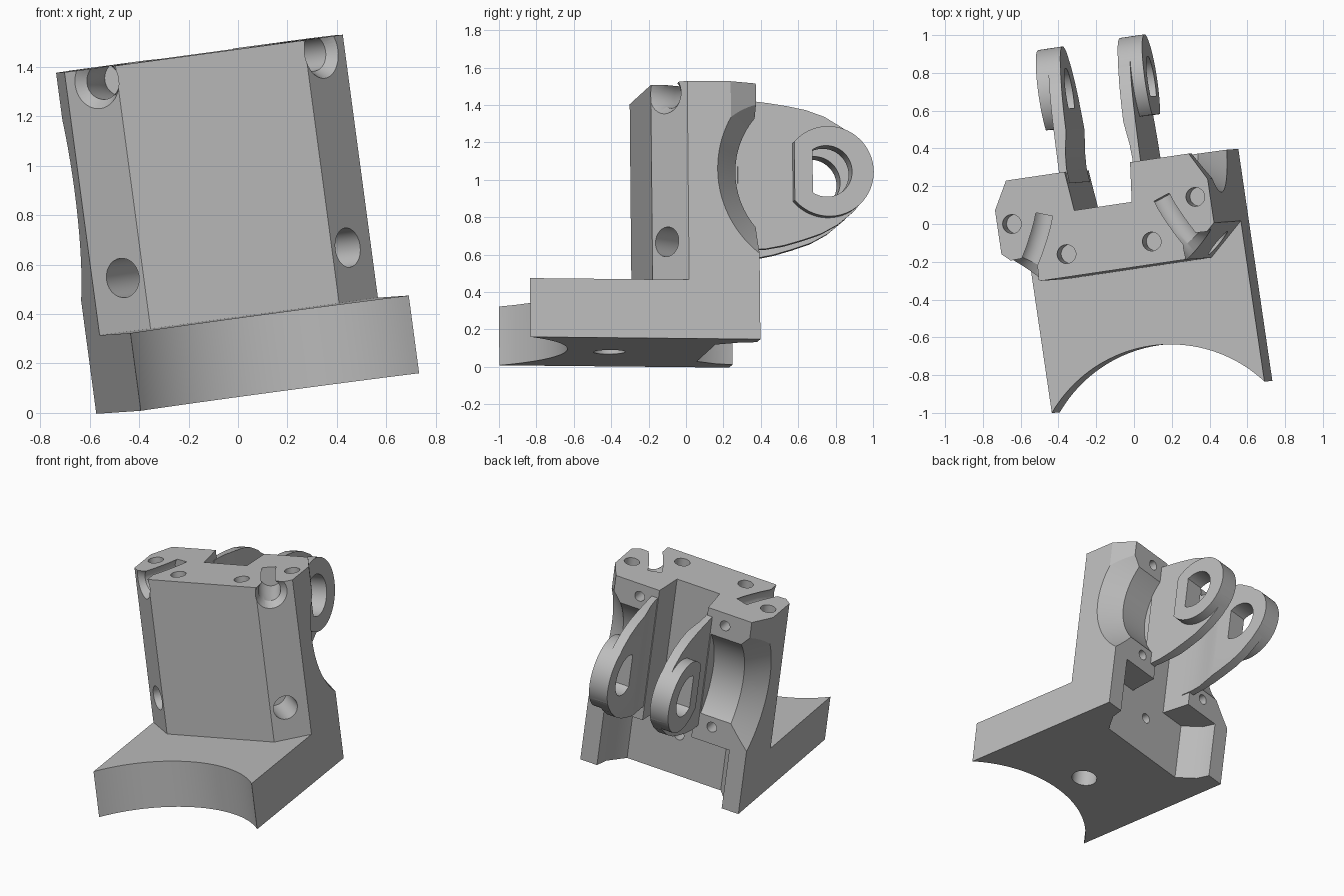
import bpy, bmesh, math
from mathutils import Vector, Matrix

cube = bpy.data.objects.get("Cube")
if cube:
    bpy.data.objects.remove(cube, do_unlink=True)

grey = bpy.data.materials.new("plain_grey")
grey.use_nodes = True
colour = (0.5, 0.5, 0.5, 1)
grey.diffuse_color = colour
grey.node_tree.nodes["Principled BSDF"].inputs["Base Color"].default_value = colour


def make(name, bm):
    bmesh.ops.recalc_face_normals(bm, faces=bm.faces)
    mesh = bpy.data.meshes.new(name)
    bm.to_mesh(mesh)
    bm.free()
    mesh.materials.append(grey)
    ob = bpy.data.objects.new(name, mesh)
    bpy.context.collection.objects.link(ob)
    return ob


def prism(name, points, sweep):
    """Extrude a closed 3D outline along a vector."""
    bm = bmesh.new()
    face = bm.faces.new([bm.verts.new(p) for p in points])
    new = bmesh.ops.extrude_face_region(bm, geom=[face])["geom"]
    bmesh.ops.translate(bm, vec=sweep, verts=[g for g in new if isinstance(g, bmesh.types.BMVert)])
    return make(name, bm)


def plan(name, outline, low, high):
    return prism(name, [(x, y, low) for x, y in outline], (0, 0, high - low))


def side(name, outline, start, end):
    return prism(name, [(start, y, z) for y, z in outline], (end - start, 0, 0))


def tube(stations, segments=40):
    """Closed round cutter through (point, radius) stations."""
    pts = [Vector(p) for p, _ in stations]
    bm = bmesh.new()
    rings = []
    for i, (_, r) in enumerate(stations):
        d = pts[min(i + 1, len(pts) - 1)] - pts[max(i - 1, 0)]
        a = d.cross(Vector((0, 0, 1)) if abs(d.z) < 0.5 * d.length else Vector((1, 0, 0))).normalized()
        b = d.normalized().cross(a)
        turn = [2 * math.pi * k / segments for k in range(segments)]
        rings.append([bm.verts.new(pts[i] + r * (a * math.cos(t) + b * math.sin(t))) for t in turn])
    for lo, hi in zip(rings, rings[1:]):
        for k in range(segments):
            n = (k + 1) % segments
            bm.faces.new((lo[k], lo[n], hi[n], hi[k]))
    bm.faces.new(rings[0])
    bm.faces.new(rings[-1])
    return make("cutter", bm)


def hole(p0, p1, r):
    return tube([(p0, r), (p1, r)], 28)


def combine(target, tool, operation='DIFFERENCE'):
    mod = target.modifiers.new("combine", 'BOOLEAN')
    mod.operation = operation
    mod.solver = 'EXACT'
    mod.object = tool
    bpy.context.view_layer.objects.active = target
    bpy.ops.object.modifier_apply(modifier=mod.name)
    bpy.data.objects.remove(tool, do_unlink=True)


def cut_circle(cy, cz, r, flat, steps=48):
    """Circle with a straight flat on its near side."""
    a = math.acos(-flat / r)
    return [(cy + r * math.cos(t), cz + r * math.sin(t))
            for t in (-a + 2 * a * i / steps for i in range(steps + 1))]


HALF, BACK, FRONT = 0.574, 0.312, -0.93
BOTTOM, DECK, TOP = 0.07, 0.387, 1.46
HY, HZ = 0.732, 1.018          # hinge axis
RY, RZ = 0.66, 0.985           # axis of the round side recesses
INNER, OUTER, BOSS = 0.155, 0.22, 0.287

# Base block with a concave front
sag = 0.275
R = (HALF ** 2 + sag ** 2) / (2 * sag)
half_angle = math.asin(HALF / R)
arc = [(R * math.sin(t), FRONT + sag - R + R * math.cos(t))
       for t in (-half_angle + half_angle * i / 20 for i in range(41))]
body = plan("bracket_body", [(-HALF, BACK)] + arc + [(HALF, BACK)], BOTTOM, DECK)

# Upright block with chamfered front corners
upright = plan("upright", [(-HALF, BACK), (-HALF, -0.07), (-0.389, -0.24),
                           (0.389, -0.24), (HALF, -0.07), (HALF, BACK)], 0.2, TOP)
combine(body, upright, 'UNION')

# Undercut at the back of the base, open to the slot between the arms
combine(body, plan("cutter", [(-0.46, 0.34), (-0.43, 0.22), (-0.34, 0.103),
                              (0.34, 0.103), (0.43, 0.22), (0.46, 0.34)], -0.1, 0.5))
combine(body, plan("cutter", [(-INNER, 0.103), (INNER, 0.103), (0.177, 0.312), (0.177, 0.6),
                              (-0.177, 0.6), (-0.177, 0.312)], 0.4, 1.7))

# Mount hole under the base and screw hole in the undercut wall
combine(body, hole((0, -0.42, 0), (0, -0.42, 0.28), 0.085))
combine(body, hole((0, -0.05, 0.36), (0, 0.2, 0.36), 0.035))

for s in (-1, 1):
    # Round recess beside each arm, flaring to the outside
    combine(body, tube([((s * x, RY, RZ), r) for x, r in
                        ((OUTER, 0.455), (0.44, 0.455), (0.64, 0.627))], 96))
    # Back corner chamfer
    combine(body, plan("cutter", [(s * 0.6, 0.117), (s * 0.6, 0.4), (s * 0.445, 0.4)], HZ, 1.7))
    # Screw holes in the top
    for x, y in ((0.495, 0.08), (0.23, -0.12)):
        combine(body, hole((s * x, y, 1.3), (s * x, y, 1.6), 0.05))
    # Screw holes in the back tabs
    for z in (1.37, 0.62):
        combine(body, hole((s * 0.31, 0.15, z), (s * 0.31, 0.4, z), 0.035))
    # Lower slanted screw hole through the front chamfer
    start = Vector((s * 0.465, -0.172, 0.605))
    n = Vector((s * 0.673, -0.74, 0))
    combine(body, hole(start + n * 0.15, start - n * 0.28, 0.08))
    # Upper countersunk channel, curving back and breaking through the top
    path = ((0.532, -0.246, 0.165), (0.465, -0.172, 0.108), (0.432, -0.134, 0.073),
            (0.395, -0.07, 0.073), (0.36, 0.0, 0.073), (0.335, 0.055, 0.073), (0.317, 0.105, 0.073))
    combine(body, tube([((s * x, y, 1.403), r) for x, y, r in path]))

# Hinge arms, slightly bowed at the root, with a thicker flat-sided eye
arm_outline = [(0.25, 1.41), (0.42, 1.39), (0.52, 1.375), (0.62, 1.355), (0.72, 1.32), (0.82, 1.26),
               (0.9, 1.18), (0.95, 1.1), (0.97, 1.02), (0.95, 0.91), (0.88, 0.815), (0.79, 0.74),
               (0.7, 0.69), (0.6, 0.655), (0.5, 0.625), (0.4, 0.605), (0.25, 0.595)]
arm_plan = [(0.172, 0.25), (0.178, 0.33), (0.173, 0.41), (0.162, 0.48), (INNER, 0.53), (INNER, 1.1),
            (OUTER, 1.1), (OUTER, 0.25)]
parts = [body]
for s, name in ((-1, "right_arm"), (1, "left_arm")):
    arm = side(name, arm_outline, s * 0.1, s * 0.3)
    combine(arm, plan("arm_plan", [(s * x, y) for x, y in arm_plan], 0.3, 1.7), 'INTERSECT')
    combine(arm, side("eye", cut_circle(HY, HZ, 0.243, 0.185), s * INNER, s * BOSS), 'UNION')
    combine(arm, side("cutter", cut_circle(HY - 0.012, HZ, 0.138, 0.075), s * 0.1, s * 0.35))
    arm.data.transform(Matrix.Translation((0.006, 0, 0)))
    parts.append(arm)

# Tilt the whole bracket into its pose
U = Vector((1, 0.148, 0.135)).normalized()
V = Vector((-0.146, 0.989, -0.01))
V = (V - U * V.dot(U)).normalized()
W = U.cross(V)
pose = Matrix((U, V, W)).transposed().to_4x4()
pose.translation = U * 0.045
bpy.ops.object.select_all(action='DESELECT')
for ob in parts:
    ob.data.transform(pose)
    ob.select_set(True)
bpy.context.view_layer.objects.active = body
bpy.ops.object.shade_smooth_by_angle(angle=math.radians(25))
